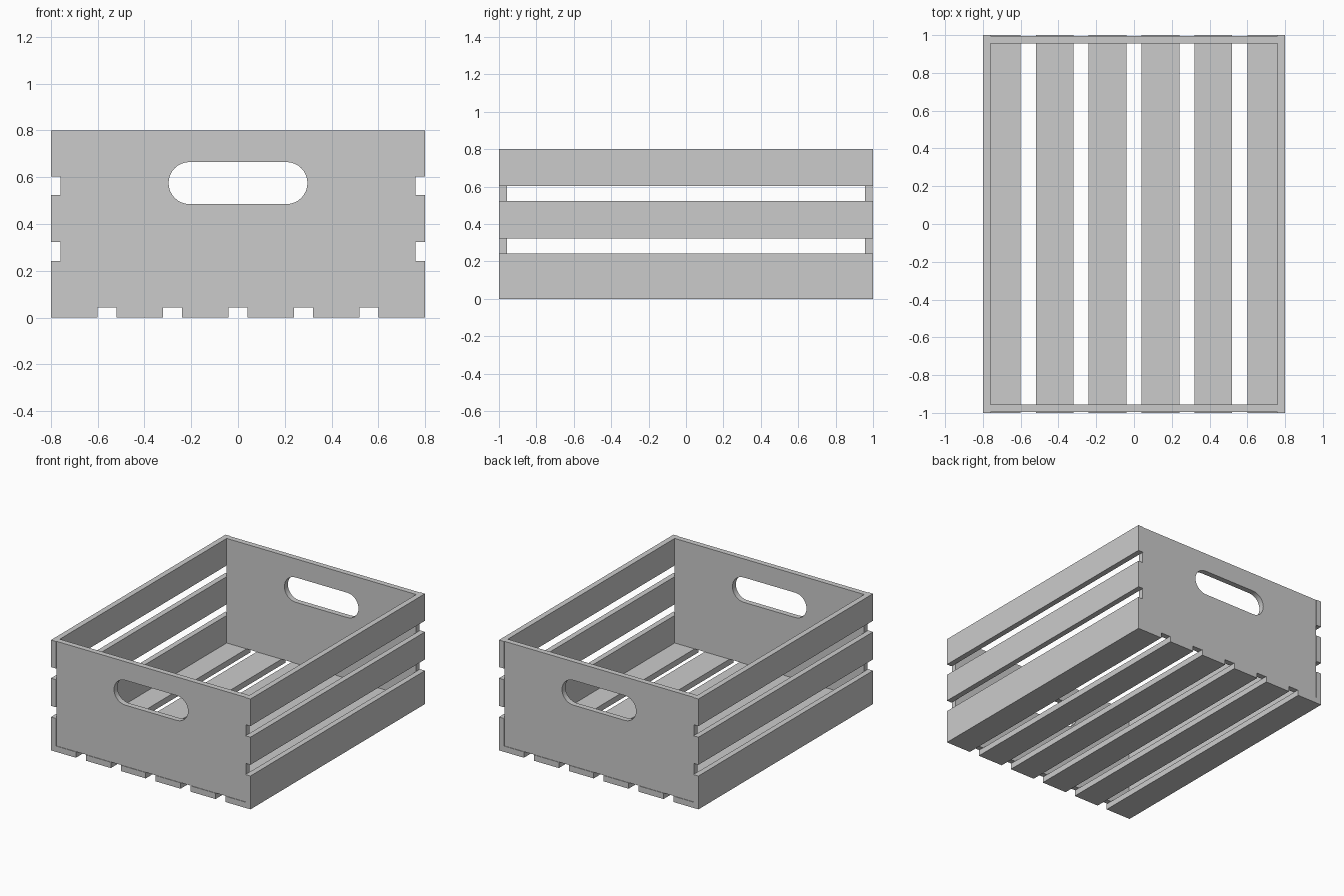
import bpy
from math import sin, cos, pi, radians

if "Cube" in bpy.data.objects:
    bpy.data.objects.remove(bpy.data.objects["Cube"])

T = 0.042          # board thickness
W = 0.2            # slat width
PITCH_X = 0.28     # floor slat spacing
PITCH_Z = 0.281    # side slat spacing


def board(name, lo, hi):
    """Plain box board between two corners."""
    mid = [(a + b) / 2 for a, b in zip(lo, hi)]
    bpy.ops.mesh.primitive_cube_add(size=1, location=mid)
    ob = bpy.context.object
    ob.name = name
    ob.scale = [b - a for a, b in zip(lo, hi)]
    bpy.ops.object.transform_apply(location=False, rotation=False, scale=True)
    return ob


def end_panel(name, y):
    """Upright panel with a rounded hand slot."""
    outer = [(-0.76, T), (0.76, T), (0.76, 0.8), (-0.76, 0.8)]
    r, cx, cz, n = 0.09, 0.207, 0.575, 16
    slot = []
    for side, start in ((1, -pi / 2), (-1, pi / 2)):
        for i in range(n + 1):
            a = start + pi * i / n
            slot.append((side * cx + r * cos(a), cz + r * sin(a)))
    curve = bpy.data.curves.new(name, 'CURVE')
    curve.dimensions = '2D'
    curve.fill_mode = 'BOTH'
    curve.extrude = 0.02
    for pts in (outer, slot):
        sp = curve.splines.new('POLY')
        sp.points.add(len(pts) - 1)
        for p, (x, z) in zip(sp.points, pts):
            p.co = (x, z, 0, 1)
        sp.use_cyclic_u = True
    ob = bpy.data.objects.new(name, curve)
    bpy.context.collection.objects.link(ob)
    ob.location.y = y
    ob.rotation_euler.x = radians(90)
    bpy.ops.object.select_all(action='DESELECT')
    ob.select_set(True)
    bpy.context.view_layer.objects.active = ob
    bpy.ops.object.convert(target='MESH')
    bpy.ops.object.shade_smooth_by_angle(angle=radians(30))


# Floor slats
for i in range(6):
    x = (i - 2.5) * PITCH_X
    board(f"floor_slat_{i + 1}", (x - W / 2, -1, 0), (x + W / 2, 1, T))

# Side slats, three per side
for side, s in (("left", -1), ("right", 1)):
    for i in range(3):
        z = T + i * PITCH_Z
        x0, x1 = sorted((s * 0.76, s * 0.8))
        board(f"{side}_slat_{i + 1}", (x0, -1, z), (x1, 1, min(z + W, 0.8)))

# End panels with hand slots
end_panel("front_panel", -0.976)
end_panel("back_panel", 0.976)
